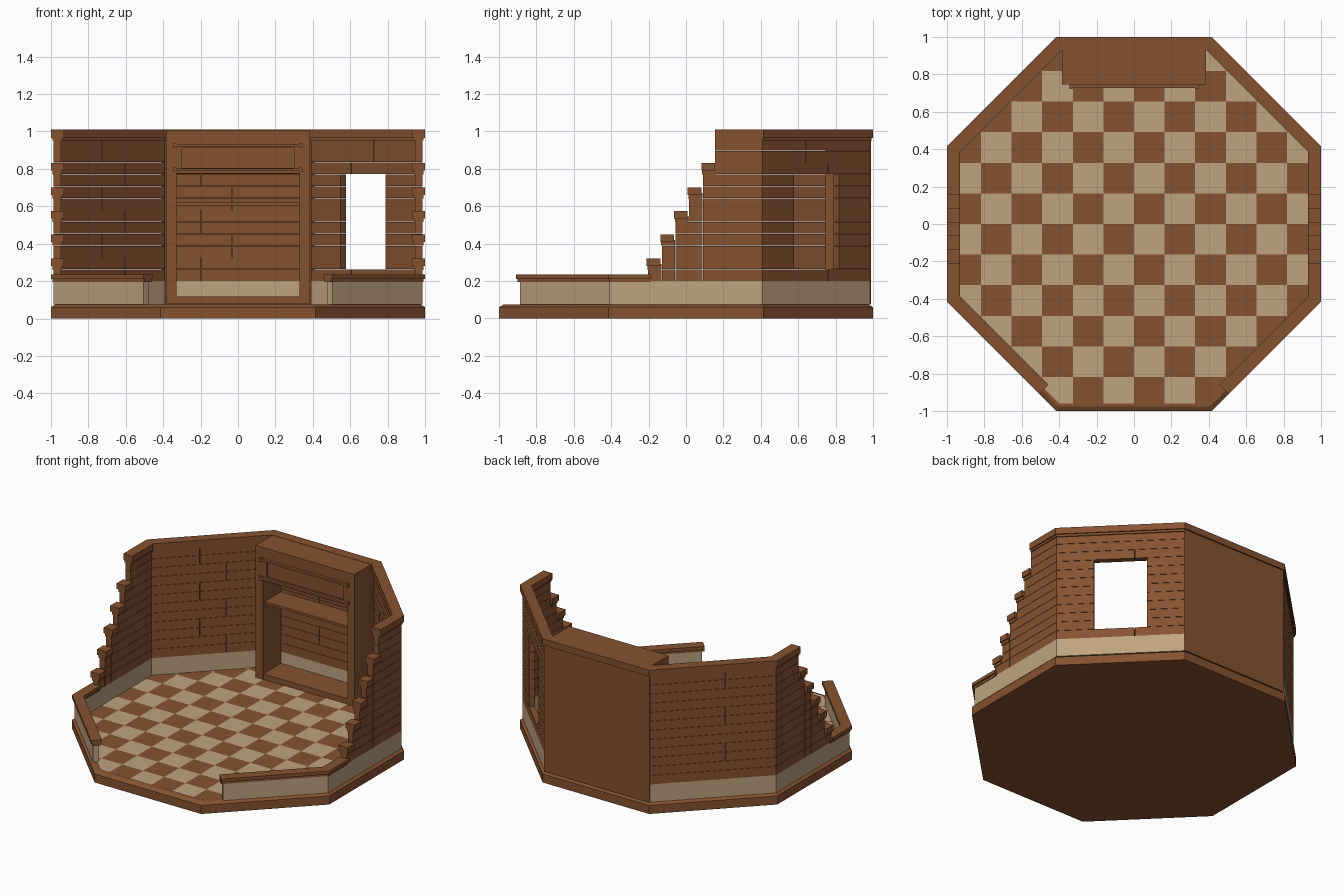
import bpy, bmesh, math
from mathutils import Vector

cube = bpy.data.objects.get("Cube")
if cube:
    bpy.data.objects.remove(cube)


def material(name, rgb):
    m = bpy.data.materials.new(name)
    m.use_nodes = True
    m.diffuse_color = (*rgb, 1)
    m.node_tree.nodes["Principled BSDF"].inputs["Base Color"].default_value = (*rgb, 1)
    return m


WOOD = material("brown wood", (0.24, 0.085, 0.03))
TAN = material("tan plaster", (0.52, 0.37, 0.22))
MITRE = math.tan(math.pi / 8)
GAP = 0.002
FLOOR, SKIRT, EAVE = 0.08, 0.2, 0.962
COURSE = (EAVE - SKIRT) / 12
OUT, IN = 0.985, 0.945          # wall faces, as distances from the centre


def finish(name, bm, *mats):
    bmesh.ops.recalc_face_normals(bm, faces=bm.faces)
    mesh = bpy.data.meshes.new(name)
    bm.to_mesh(mesh)
    bm.free()
    for m in mats:
        mesh.materials.append(m)
    ob = bpy.data.objects.new(name, mesh)
    bpy.context.collection.objects.link(ob)
    return ob


def hexa(bm, low, high):
    a = [bm.verts.new(p) for p in low]
    b = [bm.verts.new(p) for p in high]
    bm.faces.new(a)
    bm.faces.new(b)
    for i in range(len(a)):
        j = (i + 1) % len(a)
        bm.faces.new((a[i], a[j], b[j], b[i]))


def slab(bm, angle, z0, z1, s0=None, s1=None, d0=IN, d1=OUT, side=1):
    """Block along one octagon side; an end left as None is mitred."""
    n = Vector((math.cos(math.radians(angle)), math.sin(math.radians(angle))))
    t = Vector((-n.y, n.x))
    ring = []
    for d, first in ((d0, True), (d0, False), (d1, False), (d1, True)):
        s = (-d * MITRE if s0 is None else s0) if first else (d * MITRE if s1 is None else s1)
        p = n * d + t * s
        ring.append((p.x * side, p.y))
    hexa(bm, [(x, y, z0) for x, y in ring], [(x, y, z1) for x, y in ring])


def boards(bm, angle, s0, s1, top, side=1, hole=None, joint=None, d0=IN, d1=OUT):
    """Stacked planks; hole = (half width, bottom, top)."""
    for i in range(12):
        z0 = SKIRT + i * COURSE
        z1 = min(z0 + COURSE - GAP, top)
        if z1 - z0 < 0.005:
            break
        mid = (z0 + z1) / 2
        if hole and hole[1] < mid < hole[2]:
            spans = [(s0, -hole[0]), (hole[0], s1)]
        elif joint is not None:
            j = joint + (0.17 if i % 4 < 2 else 0)
            spans = [(s0, j - GAP / 2), (j + GAP / 2, s1)]
        else:
            spans = [(s0, s1)]
        for a, b in spans:
            slab(bm, angle, z0, z1, a, b, d0, d1, side)


def box(bm, x0, x1, y0, y1, z0, z1):
    ring = [(x0, y0), (x1, y0), (x1, y1), (x0, y1)]
    hexa(bm, [(x, y, z0) for x, y in ring], [(x, y, z1) for x, y in ring])


def octagon(d, z):
    r = d / math.cos(math.pi / 8)
    return [(r * math.cos((k + 0.5) * math.pi / 4), r * math.sin((k + 0.5) * math.pi / 4), z)
            for k in range(8)]


# Octagonal base with a chamfered rim
bm = bmesh.new()
hexa(bm, octagon(1, 0), octagon(1, 0.06))
hexa(bm, octagon(1, 0.06), octagon(0.975, 0.075))
finish("base", bm, WOOD)

# Checkered floor trimmed to the octagon
bm = bmesh.new()
tile = 0.1635
for i in range(-6, 6):
    for j in range(-6, 6):
        corners = [(i, j), (i + 1, j), (i + 1, j + 1), (i, j + 1)]
        f = bm.faces.new([bm.verts.new((x * tile, y * tile, FLOOR)) for x, y in corners])
        f.material_index = (i + j) % 2
for k in range(8):
    n = Vector((math.cos(k * math.pi / 4), math.sin(k * math.pi / 4), 0))
    bmesh.ops.bisect_plane(bm, geom=bm.verts[:] + bm.edges[:] + bm.faces[:],
                           plane_co=n * 0.96, plane_no=n, clear_outer=True)
finish("checkered_floor", bm, WOOD, TAN)

# Steps of the side walls: start along y, and top height
steps = [(-0.21, 0.32), (-0.137, 0.45), (-0.064, 0.575), (0.009, 0.70), (0.082, 0.83)]
STEP, HIGH = 0.073, 0.155
LOW_END = -0.27

for side, label in ((1, "left"), (-1, "right")):
    # Plaster skirting and low wall
    bm = bmesh.new()
    slab(bm, 0, 0.075, SKIRT, side=side)
    slab(bm, 45, 0.075, SKIRT, side=side)
    slab(bm, -45, 0.075, SKIRT, LOW_END, side=side)
    finish(label + "_plaster_skirting", bm, TAN)

    # Plank walls, with the window opening on one side only
    bm = bmesh.new()
    window = (0.17, 0.265, 0.77) if side == 1 else None
    boards(bm, 45, None, None, EAVE, side, window, -0.08)
    boards(bm, 0, HIGH, None, EAVE, side)
    for y, top in steps:
        boards(bm, 0, y + 0.008, y + STEP + 0.006, top - 0.03, side)
    finish(label + "_plank_wall", bm, WOOD)

    # Caps on low wall, steps and high wall
    bm = bmesh.new()
    for z0, z1, d0, d1 in ((0.195, 0.215, 0.94, 0.99), (0.212, 0.235, 0.93, 1)):
        slab(bm, -45, z0, z1, LOW_END - 0.015, None, d0, d1, side)
        slab(bm, 0, z0, z1, None, steps[0][0] + 0.02, d0, d1, side)
    finish(label + "_low_cap", bm, WOOD)
    bm = bmesh.new()
    for y, top in steps:
        slab(bm, 0, top - 0.04, top, y, y + STEP, 0.93, 1, side)
        slab(bm, 0, top - 0.06, top - 0.04, y + 0.004, y + STEP, 0.94, 0.99, side)
    finish(label + "_step_caps", bm, WOOD)
    bm = bmesh.new()
    for angle, start in ((0, HIGH), (45, None)):
        slab(bm, angle, 0.965, 1.01, start, None, 0.93, 1, side)
        slab(bm, angle, 0.95, 0.965, start, None, 0.938, 0.992, side)
    finish(label + "_high_cap", bm, WOOD)

# Back panel and its top
bm = bmesh.new()
slab(bm, 90, 0.075, 0.966, d0=0.972, d1=0.99)
slab(bm, 90, 0.965, 1.01, d0=0.93, d1=1)
finish("back_panel", bm, WOOD)

# Cabinet carcass
W, FRONT, BACK = 0.385, 0.745, 0.975
bm = bmesh.new()
for sx in (-1, 1):
    box(bm, *sorted((sx * 0.328, sx * W)), FRONT, BACK, FLOOR, 0.966)
box(bm, -W, W, FRONT, BACK, 0.965, 1.008)
box(bm, -0.33, 0.33, FRONT, BACK, 0.915, 0.966)
box(bm, -0.33, 0.33, FRONT, BACK, 0.775, 0.805)
for sx in (-1, 1):
    box(bm, *sorted((sx * 0.3, sx * 0.33)), FRONT, BACK, 0.8, 0.92)
box(bm, -0.31, 0.31, FRONT + 0.012, BACK, 0.8, 0.92)
finish("cabinet_frame", bm, WOOD)

bm = bmesh.new()
box(bm, -0.33, 0.33, FRONT + 0.004, BACK, FLOOR, 0.118)
finish("cabinet_sill", bm, WOOD)
bm = bmesh.new()
box(bm, -0.33, 0.33, FRONT + 0.02, BACK, 0.603, 0.62)
finish("cabinet_shelf", bm, WOOD)

# Inside back of the cabinet
bm = bmesh.new()
boards(bm, 90, -0.33, 0.33, 0.78, joint=0.03, d1=0.971)
finish("cabinet_back_boards", bm, WOOD)
bm = bmesh.new()
box(bm, -0.33, 0.33, IN, 0.971, 0.11, SKIRT)
finish("cabinet_back_skirting", bm, TAN)

# Rails with end knobs across the cabinet head
for z, label in ((0.795, "lower"), (0.925, "upper")):
    bm = bmesh.new()
    box(bm, -0.34, 0.34, 0.726, FRONT + 0.002, z - 0.007, z + 0.007)
    for sx in (-1, 1):
        box(bm, *sorted((sx * 0.328, sx * 0.344)), 0.722, FRONT + 0.002, z - 0.013, z + 0.013)
    finish(label + "_cabinet_rail", bm, WOOD)
